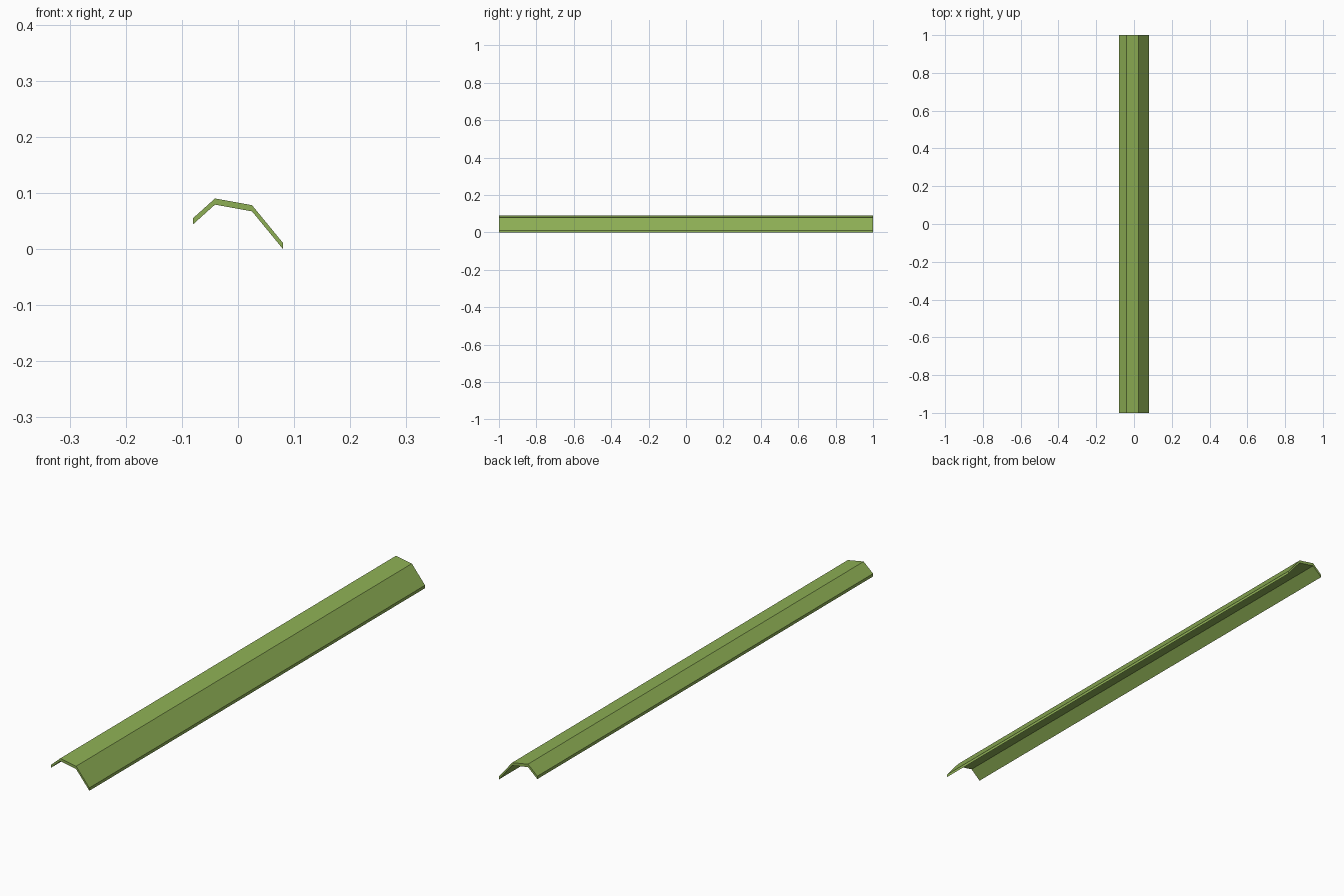
import bpy
import bmesh

if "Cube" in bpy.data.objects:
    bpy.data.objects.remove(bpy.data.objects["Cube"])

LENGTH = 2.0
THICK = 0.011

# Underside of the folded strip, left edge to right edge (x, z)
lower = [(-0.08, 0.044), (-0.041, 0.079), (0.025, 0.067), (0.08, 0.0)]
upper = [(x, z + THICK) for x, z in lower]

# Cross-section made of one quad per fold, so each fold stays flat and convex
bm = bmesh.new()
low = [bm.verts.new((x, -LENGTH / 2, z)) for x, z in lower]
top = [bm.verts.new((x, -LENGTH / 2, z)) for x, z in upper]
section = [bm.faces.new((low[i], low[i + 1], top[i + 1], top[i]))
           for i in range(len(low) - 1)]

# Extrude the section along the full length, keeping the front cap
result = bmesh.ops.extrude_face_region(bm, geom=section, use_keep_orig=True)
moved = [g for g in result["geom"] if isinstance(g, bmesh.types.BMVert)]
bmesh.ops.translate(bm, verts=moved, vec=(0, LENGTH, 0))
bmesh.ops.recalc_face_normals(bm, faces=bm.faces)

mesh = bpy.data.meshes.new("folded_blade")
bm.to_mesh(mesh)
bm.free()
blade = bpy.data.objects.new("folded_blade", mesh)
bpy.context.collection.objects.link(blade)

# Leaf green paint
green = bpy.data.materials.new("green")
green.diffuse_color = (0.27, 0.43, 0.09, 1)
green.use_nodes = True
green.node_tree.nodes["Principled BSDF"].inputs["Base Color"].default_value = green.diffuse_color
mesh.materials.append(green)
